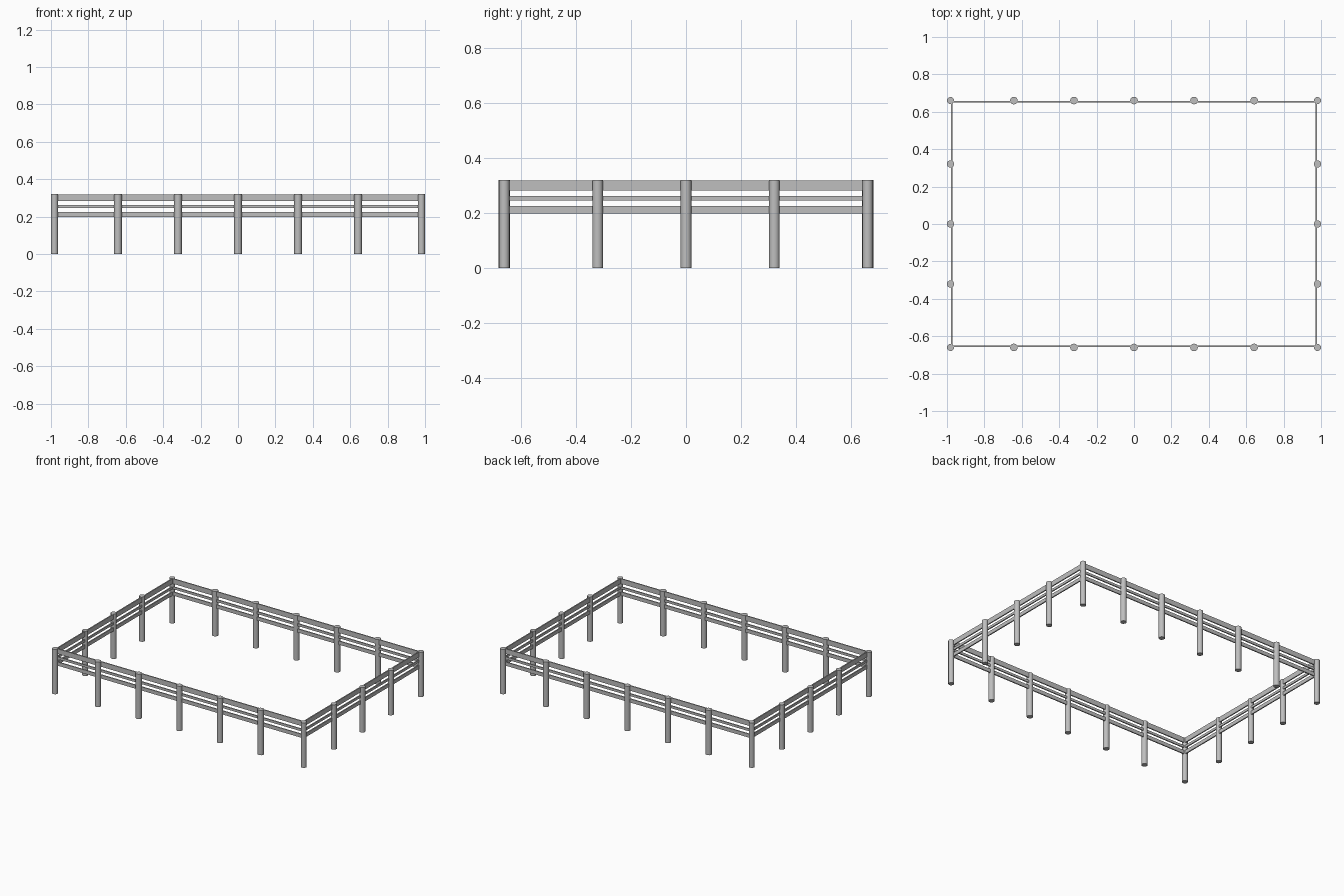
import bpy

cube = bpy.data.objects.get("Cube")
if cube:
    bpy.data.objects.remove(cube, do_unlink=True)

grey = bpy.data.materials.new("weathered_grey")
grey.use_nodes = True
grey.diffuse_color = (0.52, 0.52, 0.52, 1)
grey.node_tree.nodes["Principled BSDF"].inputs["Base Color"].default_value = (0.52, 0.52, 0.52, 1)

HALF_X, HALF_Y = 0.981, 0.66      # post centre lines
HEIGHT, RADIUS = 0.32, 0.019
INSET, THICK = 0.007, 0.008       # rails sit slightly inside the post centres


def post(x, y, radius=RADIUS):
    bpy.ops.mesh.primitive_cylinder_add(vertices=16, radius=radius, depth=HEIGHT,
                                        location=(x, y, HEIGHT / 2))
    ob = bpy.context.object
    ob.name = "fence_post"
    ob.data.materials.append(grey)
    bpy.ops.object.shade_smooth_by_angle()


def rail(name, x, y, size_x, size_y, low, high):
    bpy.ops.mesh.primitive_cube_add(size=1, location=(x, y, (low + high) / 2))
    ob = bpy.context.object
    ob.name = name
    ob.scale = (size_x, size_y, high - low)
    bpy.ops.object.transform_apply(location=False, rotation=False, scale=True)
    ob.data.materials.append(grey)


# Posts: corners, then the evenly spaced ones between them
for side in (-1, 1):
    for end in (-1, 1):
        post(end * HALF_X, side * HALF_Y)
    for i in range(-2, 3):
        post(i * 0.321, side * HALF_Y, 0.0205)
    for i in range(-1, 2):
        post(side * HALF_X, i * 0.321, 0.0195)

# Rails: three boards along every side
boards = {"top_rail": (0.283, 0.319), "middle_rail": (0.245, 0.262), "bottom_rail": (0.199, 0.225)}
for name, (low, high) in boards.items():
    for side in (-1, 1):
        rail(name + "_long", 0, side * (HALF_Y - INSET), 2 * (HALF_X - INSET), THICK, low, high)
        rail(name + "_short", side * (HALF_X - INSET), 0, THICK, 2 * (HALF_Y - INSET), low, high)
